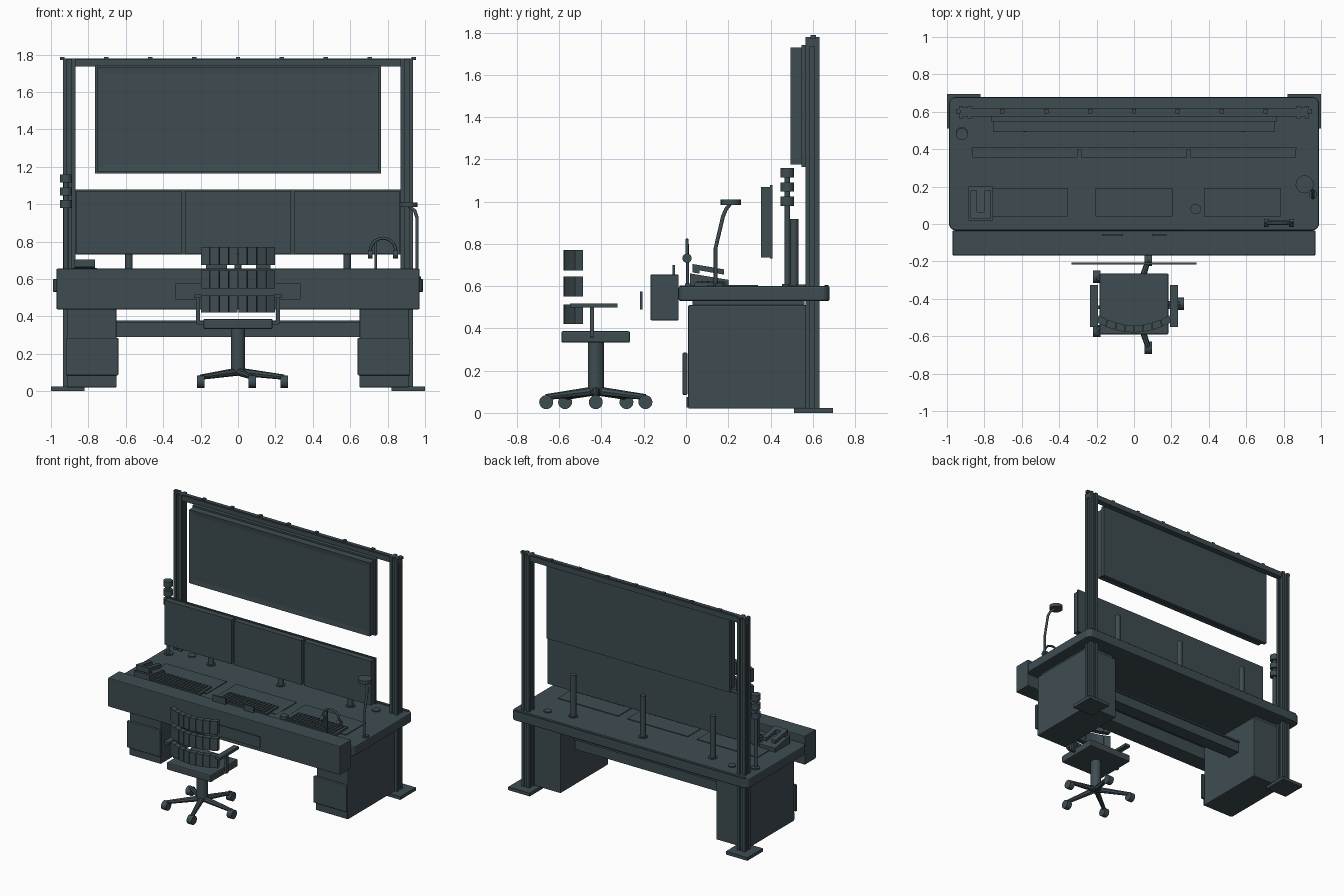
import bpy, bmesh, math
from mathutils import Vector, Matrix

if "Cube" in bpy.data.objects:
    bpy.data.objects.remove(bpy.data.objects["Cube"])

slate = bpy.data.materials.new("dark slate")
slate.diffuse_color = (0.048, 0.073, 0.083, 1)
slate.use_nodes = True
slate.node_tree.nodes["Principled BSDF"].inputs["Base Color"].default_value = slate.diffuse_color


def finish(name, bm):
    bmesh.ops.recalc_face_normals(bm, faces=bm.faces)
    me = bpy.data.meshes.new(name)
    bm.to_mesh(me)
    bm.free()
    me.materials.append(slate)
    ob = bpy.data.objects.new(name, me)
    bpy.context.collection.objects.link(ob)
    return ob


def add_box(bm, x0, x1, y0, y1, z0, z1):
    m = Matrix.Translation(((x0 + x1) / 2, (y0 + y1) / 2, (z0 + z1) / 2))
    bmesh.ops.create_cube(bm, size=1, matrix=m @ Matrix.Diagonal((x1 - x0, y1 - y0, z1 - z0, 1)))


def box(name, x0, x1, y0, y1, z0, z1, bevel=0):
    bm = bmesh.new()
    add_box(bm, x0, x1, y0, y1, z0, z1)
    ob = finish(name, bm)
    if bevel:
        mod = ob.modifiers.new("bevel", 'BEVEL')
        mod.width, mod.segments = bevel, 2
    return ob


def rod(name, a, b, r, sides=20, r2=None):
    a, b = Vector(a), Vector(b)
    bm = bmesh.new()
    m = Matrix.Translation((a + b) / 2) @ (b - a).to_track_quat('Z', 'Y').to_matrix().to_4x4()
    bmesh.ops.create_cone(bm, cap_ends=True, segments=sides, radius1=r, radius2=r if r2 is None else r2,
                          depth=(b - a).length, matrix=m)
    ob = finish(name, bm)
    if sides > 8:
        for p in ob.data.polygons:
            p.use_smooth = len(p.vertices) == 4
    return ob


def tube(name, pts, r):
    cu = bpy.data.curves.new(name, 'CURVE')
    cu.dimensions, cu.bevel_depth, cu.bevel_resolution, cu.use_fill_caps = '3D', r, 2, True
    sp = cu.splines.new('POLY')
    sp.points.add(len(pts) - 1)
    for p, q in zip(sp.points, pts):
        p.co = (*q, 1)
    cu.materials.append(slate)
    ob = bpy.data.objects.new(name, cu)
    bpy.context.collection.objects.link(ob)


# Desktop slab with rounded plan corners
bm = bmesh.new()
add_box(bm, -0.99, 0.99, -0.035, 0.68, 0.53, 0.6)
bmesh.ops.bevel(bm, geom=[e for e in bm.edges if abs(e.verts[0].co.z - e.verts[1].co.z) > 0.01],
                offset=0.04, segments=5, profile=0.5, affect='EDGES')
top = finish("desktop", bm)
mod = top.modifiers.new("edge", 'BEVEL')
mod.width, mod.segments = 0.008, 2
box("front_console", -0.97, 0.97, -0.168, -0.035, 0.438, 0.655, 0.005)
box("front_plate", -0.335, 0.335, -0.217, -0.207, 0.49, 0.575)
box("desk_rear_strip", -0.96, 0.96, 0.655, 0.675, 0.6, 0.606)
for x0, x1 in ((-0.17, -0.06), (0.095, 0.175)):
    box("console_tab", x0, x1, -0.063, -0.053, 0.65, 0.70)

# Both sides: pedestals, drawers, foot plates and slotted frame columns
for s in (-1, 1):
    def side(name, a, b, *rest):
        return box(name, min(s * a, s * b), max(s * a, s * b), *rest)
    side("pedestal", 0.65, 0.915, 0.01, 0.57, 0.02, 0.51, 0.006)
    side("pedestal_top_spacer", 0.67, 0.90, 0.03, 0.56, 0.50, 0.535)
    side("drawer_front", 0.64, 0.92, -0.016, 0.006, 0.085, 0.285, 0.005)
    side("kick_plate", 0.65, 0.91, 0.003, 0.012, 0.025, 0.075)
    side("foot_plate", 0.82, 1.0, 0.51, 0.695, 0, 0.024)
    bm = bmesh.new()
    c = s * 0.902
    add_box(bm, c - 0.025, c + 0.025, 0.574, 0.622, 0.02, 1.775)
    for i in (-1, 1):
        for j in (-1, 1):
            add_box(bm, c + i * 0.022 - 0.011, c + i * 0.022 + 0.011,
                    0.598 + j * 0.022 - 0.011, 0.598 + j * 0.022 + 0.011, 0.02, 1.78)
    finish("frame_column", bm)

# Cross members
box("cable_tray", -0.65, 0.65, 0.30, 0.40, 0.29, 0.37)
box("tray_lip", -0.65, 0.65, 0.39, 0.41, 0.365, 0.378)
box("top_beam", -0.935, 0.935, 0.575, 0.62, 1.735, 1.775)
box("beam_groove_rail", -0.93, 0.93, 0.585, 0.61, 1.773, 1.779)
for i in range(9):
    x = -0.94 + i * 0.235
    if abs(x) < 0.95:
        box("beam_clip", x - 0.012, x + 0.012, 0.59, 0.615, 1.77, 1.788)

# Large overhead screen
box("overhead_back", -0.765, 0.765, 0.547, 0.575, 1.163, 1.742)
bm = bmesh.new()
add_box(bm, -0.755, 0.755, 0.495, 0.55, 1.175, 1.73)
front = [f for f in bm.faces if f.calc_center_median().y < 0.5]
bmesh.ops.inset_region(bm, faces=front, thickness=0.048)
bmesh.ops.translate(bm, verts=front[0].verts, vec=(0, 0.004, 0))
finish("overhead_screen", bm)

# Three desk monitors with rear posts
box("monitor_back", -0.87, 0.87, 0.397, 0.41, 0.73, 1.078)
for c, w in ((-0.583, 0.28), (0, 0.283), (0.583, 0.28)):
    box("monitor", c - w, c + w, 0.355, 0.40, 0.736, 1.07)
    rod("monitor_post", (c, 0.512, 0.6), (c, 0.512, 0.917), 0.02)
    rod("post_flange", (c, 0.512, 0.6), (c, 0.512, 0.606), 0.032)

# Work mats and keyboards
for c in (-0.585, 0, 0.58):
    box("work_mat", c - 0.253, c + 0.253, 0.10, 0.34, 0.6, 0.605)
for c in (-0.56, 0, 0.58):
    box("keyboard", c - 0.205, c + 0.205, 0.04, 0.192, 0.6, 0.617)
    bm = bmesh.new()
    for i in range(14):
        for j in range(5):
            x, y = c - 0.19 + i * 0.0272, 0.052 + j * 0.026
            add_box(bm, x, x + 0.022, y, y + 0.021, 0.616, 0.625)
    finish("keyboard_keys", bm)
box("side_pad", 0.25, 0.41, -0.03, 0.17, 0.6, 0.604)
rod("puck", (0.33, 0.08, 0.6), (0.33, 0.08, 0.625), 0.028)
for x in (-0.77, 0.77):
    rod("cable_grommet", (x, 0.55, 0.6), (x, 0.55, 0.608), 0.028)

# Desk phone with sloped body
bm = bmesh.new()
add_box(bm, -0.885, -0.755, 0.02, 0.2, 0.6, 0.63)
for v in bm.verts:
    if v.co.z > 0.61 and v.co.y < 0.1:
        v.co.z += 0.03
finish("phone_body", bm)
bm = bmesh.new()
add_box(bm, -0.875, -0.84, 0.03, 0.18, 0.665, 0.69)
add_box(bm, -0.80, -0.765, 0.03, 0.18, 0.665, 0.69)
add_box(bm, -0.875, -0.765, 0.03, 0.065, 0.65, 0.69)
for v in bm.verts:
    v.co.z += 0.015 - (v.co.y - 0.03) * 0.17
finish("phone_handset", bm)

# Signal tower
rod("signal_base", (-0.92, 0.487, 0.6), (-0.92, 0.487, 0.61), 0.032)
rod("signal_pole", (-0.92, 0.48, 0.6), (-0.92, 0.48, 1.15), 0.013)
for z in (0.98, 1.047, 1.115):
    rod("signal_lamp", (-0.92, 0.48, z), (-0.92, 0.48, z + 0.043), 0.032)

# Task lamp
rod("lamp_base", (0.957, 0.16, 0.6), (0.957, 0.16, 0.612), 0.022)
tube("lamp_arm", [(0.957, 0.14, 0.6), (0.957, 0.14, 0.78), (0.957, 0.175, 0.93),
                  (0.945, 0.19, 0.965), (0.915, 0.21, 0.99)], 0.009)
rod("lamp_head", (0.912, 0.212, 0.985), (0.912, 0.212, 1.01), 0.048)

# Headset hanging on a stand
box("headset_foot", 0.695, 0.855, -0.005, 0.022, 0.6, 0.612)
rod("headset_post", (0.737, 0.008, 0.6), (0.737, 0.008, 0.80), 0.007)
arc = [math.pi * i / 14 for i in range(15)]
tube("headset_band", [(0.775 + 0.068 * math.cos(a), 0.005, 0.75 + 0.068 * math.sin(a)) for a in arc], 0.008)
for x in (0.707, 0.843):
    rod("headset_cup", (x - 0.013, 0.005, 0.732), (x + 0.013, 0.005, 0.732), 0.022)

# Chair seat, lift column and arms
CY = -0.427
box("seat", -0.185, 0.185, -0.59, -0.265, 0.332, 0.387, 0.008)
rod("lift_column", (0, CY, 0.09), (0, CY, 0.335), 0.038)
for s in (-1, 1):
    x = s * 0.214
    box("arm_pad", x - 0.021, x + 0.021, -0.55, -0.325, 0.498, 0.518)
    box("arm_post", x - 0.01, x + 0.01, -0.455, -0.435, 0.36, 0.5)
    box("arm_bracket", min(x, s * 0.17), max(x, s * 0.17), -0.455, -0.435, 0.355, 0.372)

# Curved backrest made from three bands of slats
N = 8
for z0, z1 in ((0.42, 0.512), (0.55, 0.645), (0.675, 0.772)):
    bm = bmesh.new()
    for i in range(N):
        quad = []
        for t in (i + 0.03, i + 0.97):
            u = 2 * t / N - 1
            x, y = 0.2 * u, -0.58 + 0.055 * u * u
            quad.append((Vector((x, y, 0)), Vector((x * 0.95, y + 0.038, 0))))
        ring = [quad[0][0], quad[1][0], quad[1][1], quad[0][1]]
        lo = [bm.verts.new(p + Vector((0, 0, z0))) for p in ring]
        hi = [bm.verts.new(p + Vector((0, 0, z1))) for p in ring]
        bm.faces.new(lo)
        bm.faces.new(hi)
        for k in range(4):
            bm.faces.new((lo[k], lo[k - 1], hi[k - 1], hi[k]))
    finish("backrest_band", bm)

# Five-star base with castors
for i in range(5):
    a = math.tau * i / 5
    x, y = 0.247 * math.cos(a), CY + 0.247 * math.sin(a)
    rod("base_leg", (0, CY, 0.105), (x, y, 0.075), 0.022, 8, 0.014)
    rod("castor", (x - 0.02, y, 0.051), (x + 0.02, y, 0.051), 0.033)
